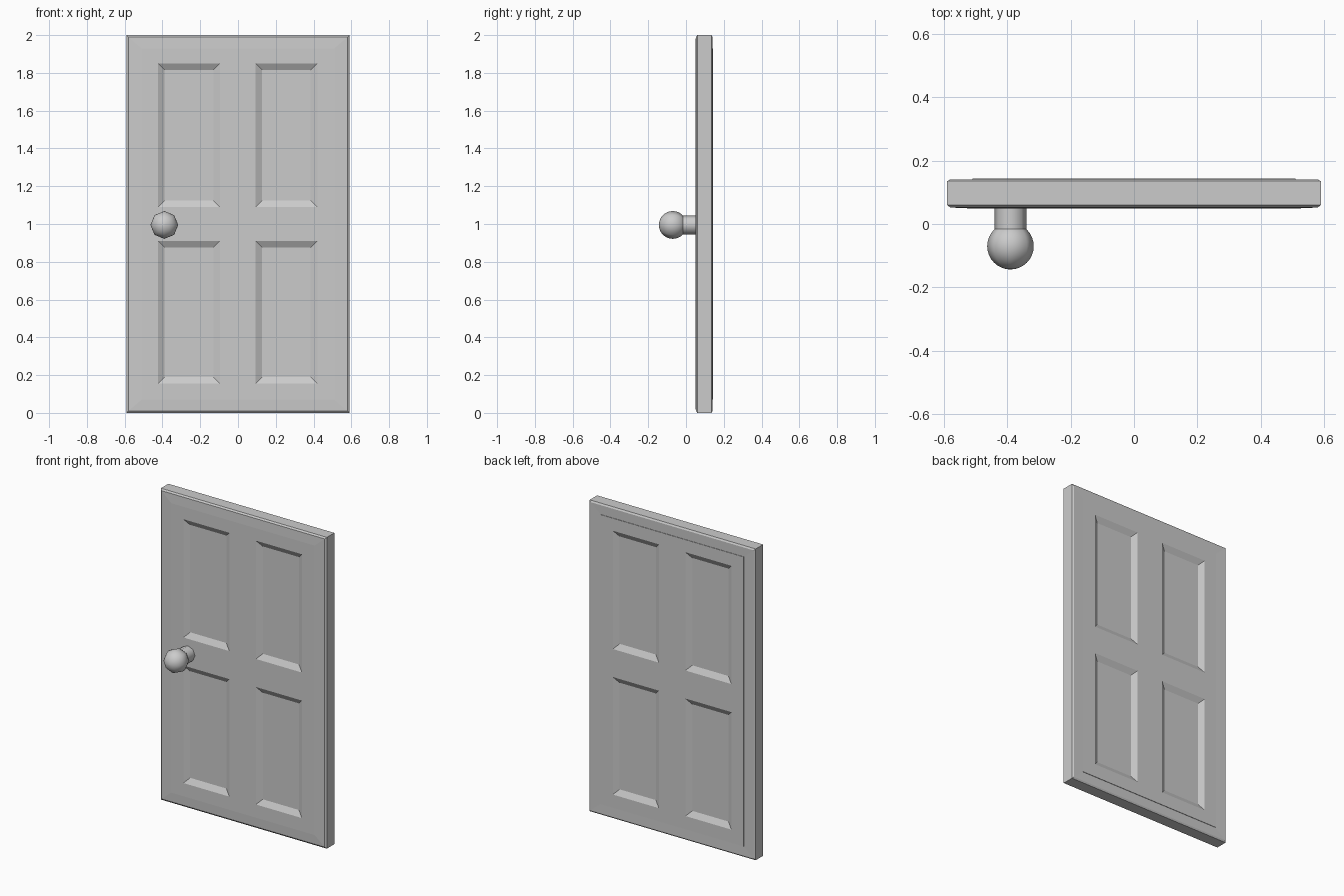
import bpy, bmesh
from math import pi, cos, sin

if "Cube" in bpy.data.objects:
    bpy.data.objects.remove(bpy.data.objects["Cube"])

XS = [-0.51, -0.423, -0.096, 0.093, 0.42, 0.51]
ZS = [0.07, 0.155, 0.91, 1.09, 1.85, 1.93]


def finish(bm, name, smooth=None):
    bmesh.ops.remove_doubles(bm, verts=bm.verts, dist=1e-5)
    bmesh.ops.recalc_face_normals(bm, faces=bm.faces)
    me = bpy.data.meshes.new(name)
    bm.to_mesh(me)
    bm.free()
    ob = bpy.data.objects.new(name, me)
    bpy.context.collection.objects.link(ob)
    if smooth:
        bpy.context.view_layer.objects.active = ob
        ob.select_set(True)
        bpy.ops.object.shade_smooth_by_angle(angle=smooth)
        ob.select_set(False)
    return ob


def ring(bm, hx, z0, z1, y):
    return [bm.verts.new(p) for p in
            ((-hx, y, z0), (hx, y, z0), (hx, y, z1), (-hx, y, z1))]


def bridge(bm, a, b):
    n = len(a)
    for i in range(n):
        bm.faces.new((a[i], a[(i + 1) % n], b[(i + 1) % n], b[i]))


def door_side(bm, y, inward, depth=0.02, slope=0.035):
    """Flat face with four sunken panels."""
    grid = [[bm.verts.new((x, y, z)) for x in XS] for z in ZS]
    for j in range(5):
        for i in range(5):
            outer = [grid[j][i], grid[j][i + 1], grid[j + 1][i + 1], grid[j + 1][i]]
            if i in (1, 3) and j in (1, 3):
                inner = []
                for v, (sx, sz) in zip(outer, ((1, 1), (-1, 1), (-1, -1), (1, -1))):
                    inner.append(bm.verts.new((v.co.x + sx * slope, y + inward * depth,
                                               v.co.z + sz * slope)))
                bridge(bm, outer, inner)
                bm.faces.new(inner)
            else:
                bm.faces.new(outer)
    # perimeter of the grid, counter-clockwise
    return (grid[0][:-1] + [r[-1] for r in grid[:-1]]
            + grid[-1][:0:-1] + [r[0] for r in grid[:0:-1]])


# Door slab: panelled faces, thin borders, chamfered edges
bm = bmesh.new()
door_side(bm, 0.049, 1)
door_side(bm, 0.143, -1)
rings = [ring(bm, *r) for r in (
    (0.51, 0.07, 1.93, 0.049), (0.58, 0.01, 1.99, 0.052), (0.59, 0.0, 2.0, 0.06),
    (0.59, 0.0, 2.0, 0.135), (0.58, 0.01, 1.99, 0.141), (0.51, 0.07, 1.93, 0.14),
    (0.51, 0.07, 1.93, 0.143))]
for a, b in zip(rings, rings[1:]):
    bridge(bm, a, b)
finish(bm, "door_slab")


def turned(name, profile, sides, smooth):
    """Lathe (radius, y) points about the knob axis."""
    bm = bmesh.new()
    loops = [[bm.verts.new((-0.39 + r * cos(2 * pi * k / sides), y,
                            0.995 + r * sin(2 * pi * k / sides)))
              for k in range(sides)] for r, y in profile]
    for a, b in zip(loops, loops[1:]):
        bridge(bm, a, b)
    bm.faces.new(loops[0])
    bm.faces.new(loops[-1])
    finish(bm, name, smooth)


# Knob: eight-sided ball on a short stem
ball = [(max(0.0735 * sin(pi * t / 16), 0.001), -0.07 - 0.0735 * cos(pi * t / 16))
        for t in range(17)]
turned("knob_ball", ball, 8, pi / 3)
turned("knob_stem", [(0.05, -0.025), (0.05, 0.055)], 8, pi / 3)
